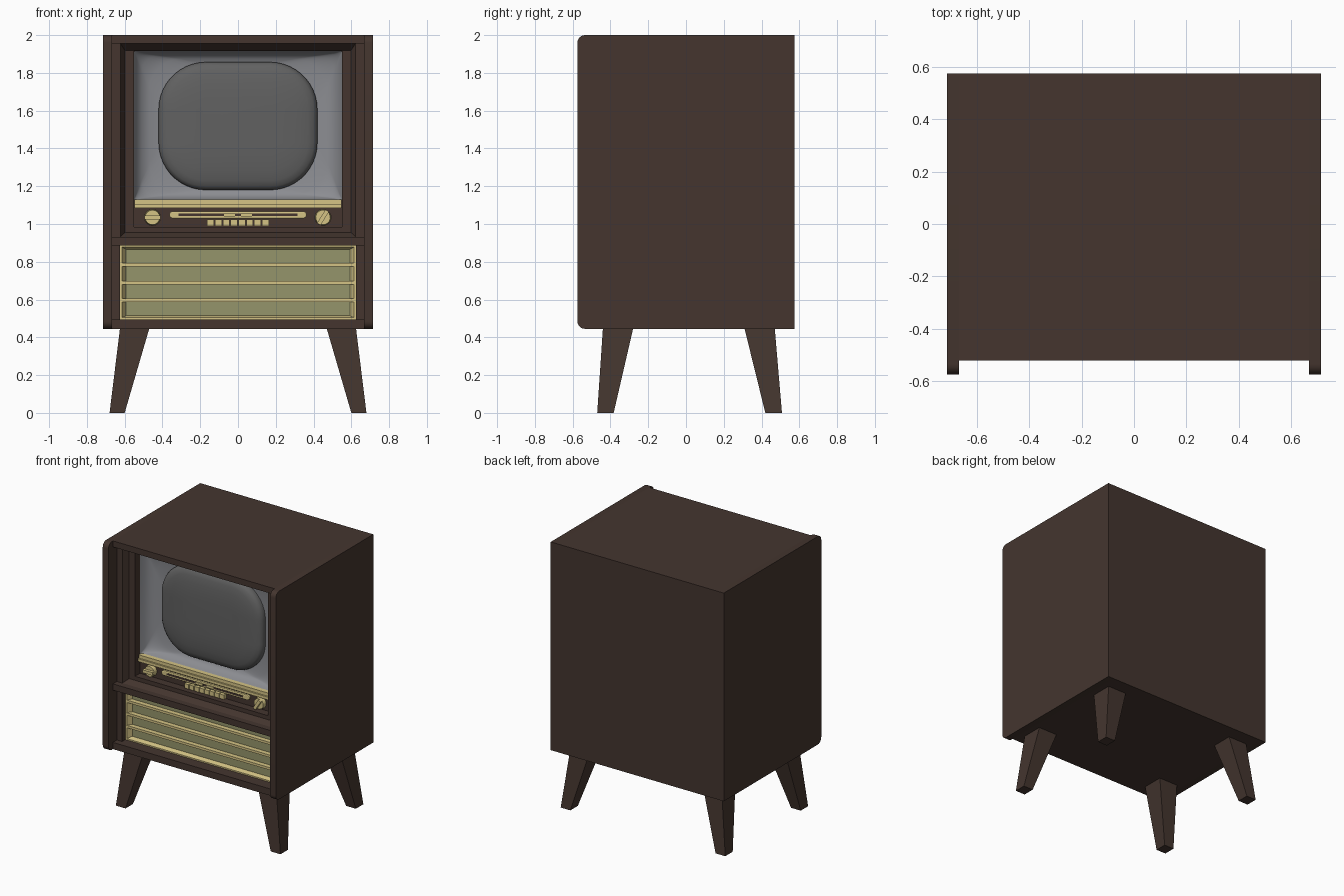
import bpy, bmesh, math
from mathutils import Matrix

if "Cube" in bpy.data.objects:
    bpy.data.objects.remove(bpy.data.objects["Cube"])


def material(name, rgb):
    m = bpy.data.materials.new(name)
    m.diffuse_color = (*rgb, 1)
    m.use_nodes = True
    m.node_tree.nodes["Principled BSDF"].inputs["Base Color"].default_value = m.diffuse_color
    return m


WOOD = material("dark_wood", (0.058, 0.036, 0.028))
GOLD = material("pale_gold", (0.66, 0.55, 0.235))
CLOTH = material("olive_cloth", (0.30, 0.30, 0.145))
GLASS = material("screen_grey", (0.12, 0.12, 0.12))
MASK = material("mask_grey", (0.26, 0.265, 0.285))


def finish(name, bm, *mats, smooth=None):
    me = bpy.data.meshes.new(name)
    bm.to_mesh(me)
    bm.free()
    ob = bpy.data.objects.new(name, me)
    bpy.context.collection.objects.link(ob)
    for m in mats:
        me.materials.append(m)
    if smooth:
        bpy.ops.object.select_all(action='DESELECT')
        ob.select_set(True)
        bpy.context.view_layer.objects.active = ob
        bpy.ops.object.shade_smooth_by_angle(angle=math.radians(smooth))
    return ob


def add_box(bm, x0, x1, y0, y1, z0, z1):
    mat = Matrix.Translation(((x0 + x1) / 2, (y0 + y1) / 2, (z0 + z1) / 2)) \
        @ Matrix.Diagonal((x1 - x0, y1 - y0, z1 - z0, 1))
    return bmesh.ops.create_cube(bm, size=1, matrix=mat)["verts"]


def box(name, mat, *dims):
    bm = bmesh.new()
    add_box(bm, *dims)
    return finish(name, bm, mat)


def rect(hx, z0, z1, y, r=0, n=1):
    """Rectangle loop, counter-clockwise seen from the front."""
    pts = []
    for k, (sx, z) in enumerate(((1, z1), (-1, z1), (-1, z0), (1, z0))):
        cx = sx * (hx - r)
        cz = z - r if z == z1 else z + r
        for i in range(n):
            a = math.pi / 2 * (k + (i / (n - 1) if n > 1 else 0))
            pts.append((cx + r * math.cos(a), y, cz + r * math.sin(a)))
    return pts


def loft(name, loops, mats, cap=True, smooth=None):
    """Bridge loops from outside in; the cap takes the last material."""
    bm = bmesh.new()
    rings = [[bm.verts.new(p) for p in lp] for lp in loops]
    n = len(rings[0])
    for a, b in zip(rings, rings[1:]):
        for i in range(n):
            j = (i + 1) % n
            bm.faces.new((a[i], a[j], b[j], b[i]))
    if cap:
        bm.faces.new(rings[-1]).material_index = len(mats) - 1
    return finish(name, bm, *mats, smooth=smooth)


# Side panels with rounded front corners
R = 0.04
for side, x0, x1 in (("left", -0.715, -0.668), ("right", 0.668, 0.715)):
    prof = [(0.575, 0.445), (0.575, 2.0)]
    for cz, a0 in ((2.0 - R, 90), (0.445 + R, 180)):
        for i in range(7):
            a = math.radians(a0 + 15 * i)
            prof.append((-0.575 + R + R * math.cos(a), cz + R * math.sin(a)))
    bm = bmesh.new()
    f = bm.faces.new([bm.verts.new((x0, y, z)) for y, z in prof])
    ext = bmesh.ops.extrude_face_region(bm, geom=[f])["geom"]
    bmesh.ops.translate(bm, vec=(x1 - x0, 0, 0),
                        verts=[g for g in ext if isinstance(g, bmesh.types.BMVert)])
    bmesh.ops.recalc_face_normals(bm, faces=bm.faces)
    finish(side + "_side_panel", bm, WOOD, smooth=30)

# Cabinet boards
box("top_board", WOOD, -0.668, 0.668, -0.522, 0.575, 1.955, 2.0)
box("bottom_board", WOOD, -0.668, 0.668, -0.522, 0.575, 0.445, 0.495)
box("middle_rail", WOOD, -0.668, 0.668, -0.522, -0.3, 0.885, 0.932)
box("back_panel", WOOD, -0.668, 0.668, 0.54, 0.575, 0.495, 1.955)

# Upper frame with chamfer and recess
loft("screen_frame", [rect(0.668, 0.932, 1.955, -0.475), rect(0.623, 0.932, 1.955, -0.475),
                      rect(0.598, 0.955, 1.918, -0.43), rect(0.55, 0.985, 1.915, -0.43),
                      rect(0.55, 0.985, 1.915, -0.365)], [WOOD], cap=False)

# Curved mask around the screen
N = 12
loft("screen_mask", [rect(0.55, 1.125, 1.915, -0.37, 0.005, N), rect(0.535, 1.135, 1.905, -0.335, 0.03, N),
                     rect(0.51, 1.145, 1.892, -0.302, 0.09, N), rect(0.47, 1.16, 1.875, -0.284, 0.17, N),
                     rect(0.415, 1.185, 1.85, -0.275, 0.245, N)], [MASK], cap=False, smooth=60)

# Bulging picture tube
loft("screen_glass", [rect(0.42 - i, 1.18 + i, 1.857 - i, y, 0.25 - i, N) for i, y in
                      ((0, -0.265), (0, -0.292), (0.006, -0.308), (0.02, -0.321), (0.05, -0.331),
                       (0.1, -0.339), (0.16, -0.344), (0.22, -0.346))], [GLASS], smooth=50)

# Control panel and gold trim bar
box("control_panel", WOOD, -0.55, 0.55, -0.37, -0.34, 0.98, 1.09)
box("trim_bar_lower", GOLD, -0.548, 0.548, -0.4, -0.3, 1.085, 1.106)
box("trim_bar_upper", GOLD, -0.548, 0.548, -0.388, -0.3, 1.106, 1.13)

# Tuning dial
loft("dial_plate", [rect(0.363, 1.03, 1.066, -0.37, 0.017, 6), rect(0.363, 1.03, 1.066, -0.385, 0.017, 6),
                    rect(0.358, 1.035, 1.061, -0.388, 0.012, 6)], [GOLD], smooth=30)
box("dial_slot", WOOD, -0.315, 0.315, -0.391, -0.387, 1.042, 1.055)
for s in (-1, 1):
    box("dial_marker", GOLD, s * 0.045 - 0.028, s * 0.045 + 0.028, -0.396, -0.387, 1.04, 1.057)

# Push buttons
bm = bmesh.new()
for i in range(8):
    x = -0.145 + i * 0.0414
    add_box(bm, x - 0.018, x + 0.018, -0.4, -0.37, 0.99, 1.024)
finish("push_buttons", bm, GOLD)

# Knobs with grip ridges
for name, x, ang in (("left_knob", -0.453, 0), ("right_knob", 0.45, -58)):
    bm = bmesh.new()
    bmesh.ops.create_cone(bm, cap_ends=True, segments=16, radius1=0.043, radius2=0.039, depth=0.03,
                          matrix=Matrix.Translation((0, -0.015, 0)) @ Matrix.Rotation(math.pi / 2, 4, 'X'))
    add_box(bm, -0.042, 0.042, -0.052, -0.028, -0.011, 0.011)
    bmesh.ops.transform(bm, verts=bm.verts, matrix=Matrix.Translation((x, -0.37, 1.035))
                        @ Matrix.Rotation(math.radians(ang), 4, 'Y'))
    finish(name, bm, GOLD, smooth=30)

# Speaker grille: wood surround, gold frame, cloth and slats
loft("grille_surround", [rect(0.668, 0.495, 0.885, -0.475), rect(0.625, 0.495, 0.885, -0.475),
                         rect(0.625, 0.495, 0.885, -0.43)], [WOOD], cap=False)
loft("grille_frame", [rect(0.625, 0.495, 0.885, -0.436), rect(0.613, 0.505, 0.877, -0.436),
                      rect(0.592, 0.515, 0.866, -0.402)], [GOLD, CLOTH])
bm = bmesh.new()
for z in (0.596, 0.69, 0.785):
    add_box(bm, -0.617, 0.617, -0.438, -0.4, z - 0.009, z + 0.009)
finish("grille_slats", bm, GOLD)

# Splayed tapered legs: (y range at top, y range at foot)
for name, top, foot in (("front", (-0.44, -0.28), (-0.47, -0.383)), ("back", (0.31, 0.47), (0.42, 0.508))):
    for side, s in (("left", -1), ("right", 1)):
        bm = bmesh.new()
        for v in bmesh.ops.create_cube(bm, size=1)["verts"]:
            ix, iy = int(v.co.x > 0), int(v.co.y > 0)
            up = v.co.z > 0
            v.co = (s * ((0.47, 0.625) if up else (0.6, 0.68))[ix], (top if up else foot)[iy], 0.446 if up else 0)
        bmesh.ops.recalc_face_normals(bm, faces=bm.faces)
        finish(f"{name}_{side}_leg", bm, WOOD)
